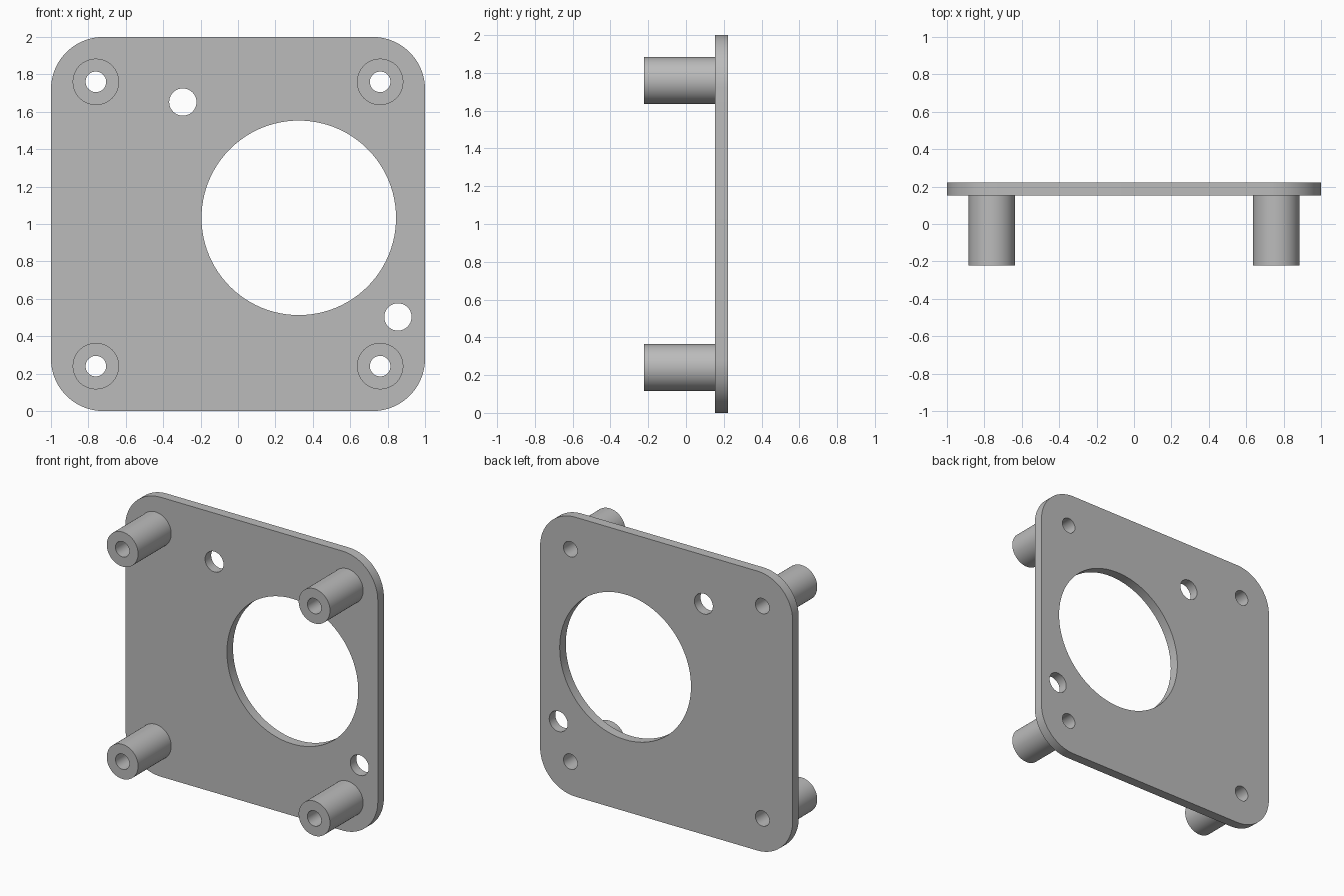
import bpy
from math import cos, sin, pi, radians

cube = bpy.data.objects.get("Cube")
if cube:
    bpy.data.objects.remove(cube, do_unlink=True)

grey = bpy.data.materials.new("plain_grey")
grey.use_nodes = True
COLOR = (0.5, 0.5, 0.5, 1)
grey.diffuse_color = COLOR
grey.node_tree.nodes["Principled BSDF"].inputs["Base Color"].default_value = COLOR


def circle(x, z, r, n=64):
    return [(x + r * cos(2 * pi * i / n), z + r * sin(2 * pi * i / n)) for i in range(n)]


def rounded_square(half, r, cz, n=20):
    """Square outline with arc corners, counter-clockwise."""
    c = half - r
    pts = []
    for k, (sx, sz) in enumerate([(1, 1), (-1, 1), (-1, -1), (1, -1)]):
        for i in range(n + 1):
            a = (k + i / n) * pi / 2
            pts.append((sx * c + r * cos(a), cz + sz * c + r * sin(a)))
    return pts


def extruded(name, loops, y0, y1):
    """Fill nested outlines (inner loops are holes) and extrude from y0 to y1."""
    curve = bpy.data.curves.new(name, 'CURVE')
    curve.dimensions = '2D'
    curve.fill_mode = 'BOTH'
    curve.extrude = (y1 - y0) / 2
    for pts in loops:
        s = curve.splines.new('POLY')
        s.points.add(len(pts) - 1)
        for p, (x, z) in zip(s.points, pts):
            p.co = (x, z, 0, 1)
        s.use_cyclic_u = True
    curve.materials.append(grey)
    ob = bpy.data.objects.new(name, curve)
    bpy.context.collection.objects.link(ob)
    ob.location.y = (y0 + y1) / 2
    ob.rotation_euler.x = pi / 2
    bpy.ops.object.select_all(action='DESELECT')
    ob.select_set(True)
    bpy.context.view_layer.objects.active = ob
    bpy.ops.object.convert(target='MESH')
    # weld caps to walls so shading is clean
    bpy.ops.object.mode_set(mode='EDIT')
    bpy.ops.mesh.select_all(action='SELECT')
    bpy.ops.mesh.remove_doubles(threshold=0.0001)
    bpy.ops.mesh.normals_make_consistent(inside=False)
    bpy.ops.object.mode_set(mode='OBJECT')
    bpy.ops.object.shade_smooth_by_angle(angle=radians(30))


FRONT, PLATE, BACK = -0.222, 0.153, 0.222
MID_Z, OFFSET, BORE = 1.0, 0.76, 0.055
corners = [(side, level, sx * OFFSET, MID_Z + sz * OFFSET)
           for side, sx in (("left", 1), ("right", -1))
           for level, sz in (("upper", 1), ("lower", -1))]

# Mounting plate with screw bores, large opening and two small holes
holes = [circle(x, z, BORE, 32) for _, _, x, z in corners]
holes += [circle(0.325, 1.033, 0.52, 96),
          circle(-0.295, 1.652, 0.073, 40),
          circle(0.855, 0.503, 0.073, 40)]
extruded("mounting_plate", [rounded_square(1, 0.28, MID_Z)] + holes, PLATE, BACK)

# Hollow standoffs on the front
for side, level, x, z in corners:
    extruded(f"{level}_{side}_standoff",
             [circle(x, z, 0.124), circle(x, z, BORE, 32)], FRONT, PLATE)
